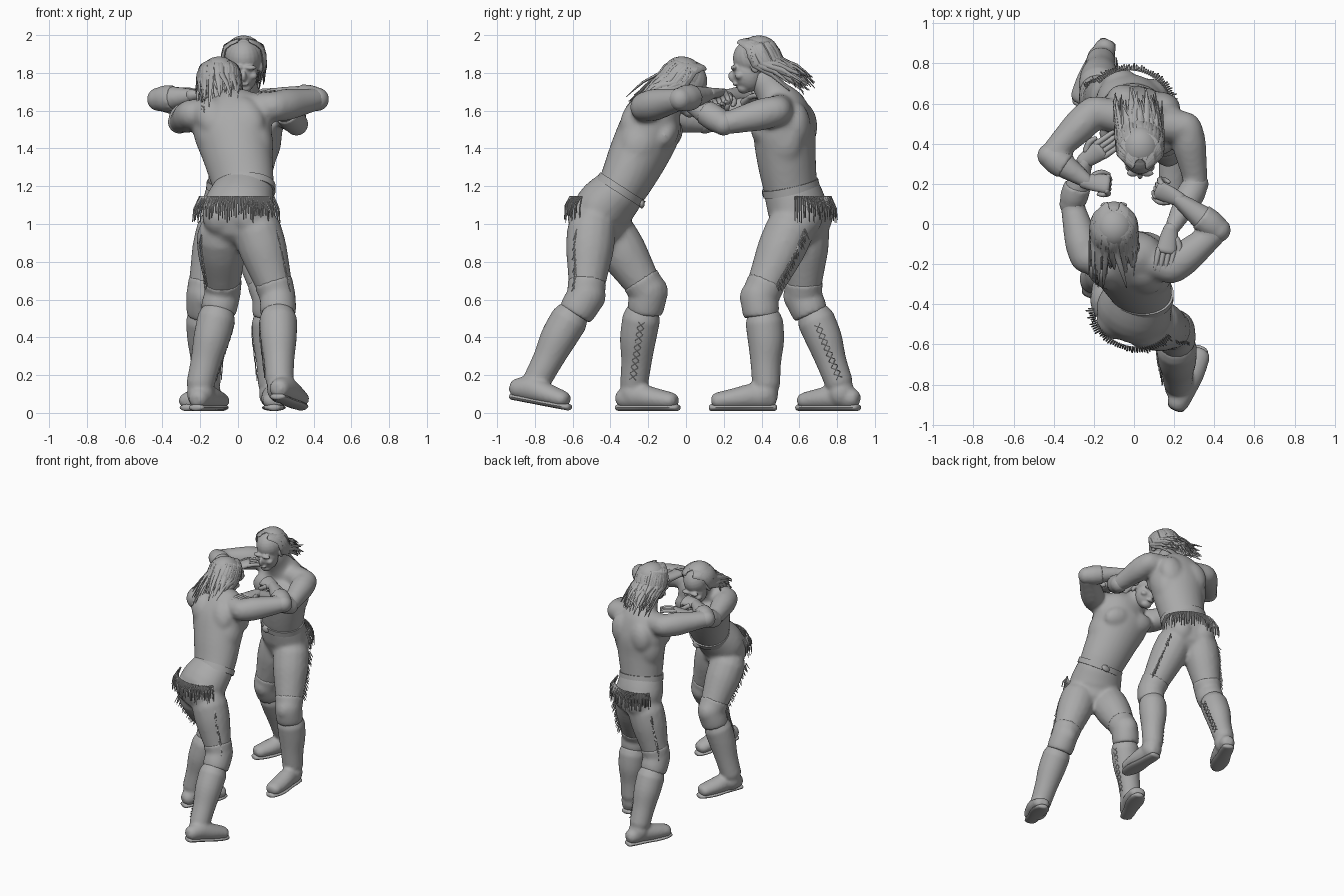
import bpy, bmesh, math, random
from mathutils import Vector as V, Matrix

random.seed(4)
cube = bpy.data.objects.get("Cube")
if cube:
    bpy.data.objects.remove(cube)

grey = bpy.data.materials.new("clay_grey")
grey.use_nodes = True
TONE = (0.4, 0.4, 0.4, 1)
grey.diffuse_color = TONE
grey.node_tree.nodes["Principled BSDF"].inputs["Base Color"].default_value = TONE


def finish(name, bm, voxel=0, relax=3):
    """Turn a bmesh into an object, optionally fusing its pieces into one skin."""
    bmesh.ops.recalc_face_normals(bm, faces=bm.faces)
    mesh = bpy.data.meshes.new(name)
    bm.to_mesh(mesh)
    bm.free()
    mesh.materials.append(grey)
    mesh.polygons.foreach_set("use_smooth", [True] * len(mesh.polygons))
    mesh.set_sharp_from_angle(angle=math.radians(50))
    ob = bpy.data.objects.new(name, mesh)
    bpy.context.scene.collection.objects.link(ob)
    if voxel:
        fuse = ob.modifiers.new("fuse", "REMESH")
        fuse.mode, fuse.voxel_size, fuse.use_smooth_shade = "VOXEL", voxel, True
        soft = ob.modifiers.new("soften", "SMOOTH")
        soft.factor, soft.iterations = 0.5, relax


def spline(p, i, t):
    a, b, c, d = p[max(i - 1, 0)], p[i], p[i + 1], p[min(i + 2, len(p) - 1)]
    return 0.5 * (2 * b + (c - a) * t + (2 * a - 5 * b + 4 * c - d) * t * t + (3 * b - a - 3 * c + d) * t ** 3)


def tube(bm, stations, axis, axis_end=None, n=16, sub=4, flat=False):
    """Loft elliptical rings through (centre, half width, half depth) stations."""
    mids, sizes = [s[0] for s in stations], [V((s[1], s[2], 0)) for s in stations]
    rings = [(spline(mids, i, k / sub), spline(sizes, i, k / sub))
             for i in range(len(mids) - 1) for k in range(sub)] + [(mids[-1], sizes[-1])]
    if not flat:
        for at, nxt in ((0, 1), (-1, -2)):
            c, s = rings[at]
            out = (c - rings[nxt][0]).normalized() * min(s.x, s.y)
            caps = [(c + out * 0.45, s * 0.85), (c + out * 0.75, s * 0.5)]
            rings = caps[::-1] + rings if at == 0 else rings + caps
    loops, last = [], len(rings) - 1
    for j, (c, s) in enumerate(rings):
        t = (rings[min(j + 1, last)][0] - rings[max(j - 1, 0)][0]).normalized()
        a = V(axis).lerp(V(axis_end or axis), j / last)
        side = (a - t * a.dot(t)).normalized()
        up = t.cross(side)
        loops.append([bm.verts.new(c + side * (s.x * math.cos(q)) + up * (s.y * math.sin(q)))
                      for q in (math.tau * k / n for k in range(n))])
    for lo, hi in zip(loops, loops[1:]):
        for k in range(n):
            bm.faces.new((lo[k], lo[k - 1], hi[k - 1], hi[k]))
    bm.faces.new(loops[0])
    bm.faces.new(loops[-1][::-1])


def blob(bm, centre, radii, frame=Matrix()):
    bmesh.ops.create_uvsphere(bm, u_segments=20, v_segments=14, radius=1,
                              matrix=frame @ Matrix.Translation(centre) @ Matrix.Diagonal((*radii, 1)))


def profile(a, b, shape, back=V()):
    return [(a.lerp(b, t) + back * bulge, r, r) for t, r, bulge in shape]


UPPER_ARM = [(0, .08, 0), (.28, .085, 0), (.65, .072, 0), (1, .058, 0)]
FOREARM = [(0, .058, 0), (.28, .066, 0), (.65, .052, 0), (1, .036, 0)]
THIGH = [(0, .13, 0), (.3, .127, 0), (.65, .108, 0), (1, .088, 0)]
SHIN = [(0, .087, 0), (.3, .082, .015), (.65, .068, .01), (.9, .06, 0)]
BOOT = [(.28, .1, .015), (.5, .096, .016), (.75, .081, .006), (1, .074, 0)]


def hand(name, wrist, aim, palm, curl):
    """Palm, four jointed fingers and a thumb."""
    bm = bmesh.new()
    aim, palm = aim.normalized(), palm.normalized()
    side = aim.cross(palm).normalized()
    tube(bm, [(wrist - aim * .02, .036, .032), (wrist + aim * .03, .045, .027),
              (wrist + aim * .095, .05, .022)], side)
    for k in range(4):
        root = wrist + aim * .095 + side * (k - 1.5) * .025
        bend, pts = 0, [root]
        for length in (.043, .033, .026):
            bend += curl
            pts.append(pts[-1] + (aim * math.cos(bend) + palm * math.sin(bend)) * length)
        tube(bm, [(p, r, r) for p, r in zip(pts, (.015, .014, .013, .01))], side, n=8, sub=2)
    root = wrist + aim * .03 + side * .037
    tip = root + aim * .075 + side * .025 + palm * .03 * curl
    tube(bm, [(root, .018, .018), (root.lerp(tip, .5) + side * .012, .016, .016), (tip, .011, .011)], palm, n=8)
    finish(name, bm)


def head(name, centre, yaw, pitch, drift):
    frame = Matrix.Translation(centre) @ Matrix.Rotation(yaw, 4, "Z") @ Matrix.Rotation(-pitch, 4, "X")
    bm = bmesh.new()
    blob(bm, (0, -.015, .03), (.094, .115, .103), frame)        # cranium
    blob(bm, (0, .04, -.045), (.075, .078, .098), frame)        # face
    blob(bm, (0, .078, -.112), (.042, .036, .032), frame)       # chin
    blob(bm, (0, .122, -.04), (.015, .024, .03), frame)         # nose
    blob(bm, (0, .118, -.082), (.03, .014, .01), frame)         # lips
    for s in (-1, 1):
        blob(bm, (s * .035, .104, .004), (.034, .018, .013), frame)   # brow
        blob(bm, (s * .048, .085, -.045), (.026, .025, .02), frame)   # cheekbone
        blob(bm, (s * .092, -.005, -.02), (.012, .025, .034), frame)  # ear
    finish(name + "_head", bm, .007, 2)
    # swept-back hair: a cap with long flattened locks
    bm = bmesh.new()
    blob(bm, (0, -.035, .04), (.104, .114, .1), frame)
    for _ in range(90):
        a = random.uniform(-1.9, 1.9)
        out = V((math.sin(a), -math.cos(a), 0))
        top = frame @ (out * .035 + V((0, .03, .132)))
        mid = frame @ (out * .1 + V((0, -.025, .085)))
        low = frame @ (out * .115 + V((0, -.04, -.01)))
        spread = frame.to_3x3() @ V((out.x * .1, 0, 0))
        end = centre + drift * random.uniform(.6, 1.1) + spread + V(
            (random.gauss(0, .015), random.gauss(0, .02), random.gauss(0, .025)))
        end_mid = low.lerp(end, .5) + V((0, 0, .015))
        w = random.uniform(.011, .02)
        tube(bm, [(top, w, .007), (mid, w, .009), (low, w, .009), (end_mid, w * .8, .007), (end, .003, .002)],
             frame.to_3x3() @ V((math.cos(a), math.sin(a), 0)), n=6, sub=2)
    finish(name + "_hair", bm)


def leg(name, tights, hip, knee, ankle, heel, toe, back, outer):
    tube(tights, profile(hip, knee, THIGH), (1, 0, 0))
    tube(tights, profile(knee, ankle, SHIN, back), (1, 0, 0))
    # knee pad
    bm = bmesh.new()
    tube(bm, [(hip.lerp(knee, .78), .103, .103), (hip.lerp(knee, .92), .098, .1), (knee, .094, .1),
              (knee.lerp(ankle, .14), .096, .098), (knee.lerp(ankle, .22), .091, .091)], (1, 0, 0), n=24, flat=True)
    blob(bm, knee - back * .035, (.07, .07, .085))
    finish(name + "_knee_pad", bm, .012, 2)
    # boot, sole and lacing
    bm = bmesh.new()
    tube(bm, profile(knee, ankle, BOOT, back), (1, 0, 0), n=24)
    aim = toe - heel
    side = aim.cross(V((0, 0, 1))).normalized()
    shape = [(.14, .055, .055, .068), (.35, .062, .068, .08), (.6, .068, .058, .068), (.87, .06, .045, .056)]
    tube(bm, [(heel.lerp(toe, t) + V((0, 0, z)), w, d) for t, w, d, z in shape], side)
    blob(bm, ankle.lerp(heel.lerp(toe, .25), .35), (.073, .073, .08))
    finish(name + "_boot", bm, .012, 2)
    bm = bmesh.new()
    sole = [(.06, .043), (.2, .05), (.4, .053), (.65, .064), (.85, .057), (.96, .037)]
    tube(bm, [(heel.lerp(toe, t) + V((0, 0, .02)), w, .018) for t, w in sole], side)
    finish(name + "_sole", bm)
    bm = bmesh.new()
    along = (ankle - knee).normalized()
    across = along.cross(outer).normalized()
    for k in range(9):
        t = .36 + k * .07
        p = knee.lerp(ankle, t) + back * .012 - outer * (.1 - max(0, t - .45) * .045)
        for s in (-1, 1):
            slant = across * .016 + along * .014 * s
            tube(bm, [(p - slant, .003, .003), (p + slant, .003, .003)], outer, n=6, sub=1)
    finish(name + "_laces", bm)
    # fringe down the outer seam
    bm = bmesh.new()
    for k in range(26):
        t = k / 25
        r = .131 - .035 * t
        p = hip.lerp(knee, t * .8) + (outer * .8 + back * .6).normalized() * r
        tip = p + back * random.uniform(.005, .025) + outer * .012 - V((0, 0, random.uniform(.03, .06)))
        tube(bm, [(p, .005, .004), (tip, .002, .002)], outer.cross(V((0, 0, 1))), n=5, sub=1)
    finish(name + "_leg_fringe", bm)


def fighter(name, facing, spine, hip_axis, chest_axis, legs, arms, skull, drift, pitch):
    back = V((0, -facing, 0))
    spine = [(V(c), w, d) for c, w, d in spine]
    hips, chest = V(hip_axis).normalized(), V(chest_axis).normalized()
    # bare torso, neck and arms
    skin = bmesh.new()
    tube(skin, [(spine[1][0], .15, .12)] + spine[2:], hips, chest, n=28)
    lean = (spine[4][0] - spine[3][0]).normalized()
    front = lean.cross(chest).normalized() * (-1 if lean.cross(chest).y * facing < 0 else 1)
    tilt = Matrix((chest, front, lean)).transposed().to_4x4()
    tilt.translation = spine[4][0]
    for s in (-1, 1):
        blob(skin, (s * .085, .1, .005), (.105, .06, .085), tilt)     # chest muscle
        blob(skin, (s * .09, -.09, .02), (.095, .07, .12), tilt)      # shoulder blade
        blob(skin, (s * .12, -.01, -.06), (.085, .11, .15), tilt)     # flank
    for label, (shoulder, elbow, wrist, aim, palm, curl) in arms.items():
        shoulder, elbow, wrist = V(shoulder), V(elbow), V(wrist)
        tube(skin, profile(shoulder, elbow, UPPER_ARM), (0, 0, 1))
        tube(skin, profile(elbow, wrist, FOREARM), (0, 0, 1))
        tube(skin, [(spine[5][0], .09, .09), (shoulder, .08, .08)], (0, 0, 1))
        hand(f"{name}_{label}_hand", wrist, V(aim), V(palm), curl)
        pad = bmesh.new()
        tube(pad, [(elbow.lerp(wrist, t), r, r) for t, r in ((.04, .064), (.2, .07), (.42, .067))], (0, 0, 1),
             n=24, flat=True)
        blob(pad, elbow, (.062, .062, .062))
        finish(f"{name}_{label}_elbow_pad", pad, .011, 1)
    finish(name + "_torso", skin, .014, 7)
    head(name, V(skull), 0 if facing > 0 else math.pi, pitch, V(drift))
    # tights, boots and leg details
    tights = bmesh.new()
    tube(tights, [(c, w + .005, d + .005) for c, w, d in spine[:3]], hips, n=28)
    rear = hips.cross(V((0, 0, 1))).normalized()
    rear = rear if rear.dot(back) > 0 else -rear
    for label, joints in legs.items():
        outer = V((1 if joints[1][0] > 0 else -1, 0, 0))
        leg(f"{name}_{label}", tights, *[V(p) for p in joints], back, outer)
    for s in (-1, 1):
        blob(tights, spine[0][0] + hips * s * .08 + rear * .055 + V((0, 0, .04)), (.095, .1, .11))
    finish(name + "_tights", tights, .015, 5)
    # belt with a buckle
    belt = bmesh.new()
    mid, w, d = spine[2]
    up = (spine[3][0] - spine[1][0]).normalized()
    tube(belt, [(mid + up * k, w + .01, d + .01) for k in (-.02, .02)], hips, n=40, sub=1, flat=True)
    ahead = hips.cross(up) * (1 if hips.cross(up).dot(back) < 0 else -1)
    blob(belt, mid + ahead * (d + .01), (.035, .015, .026))
    finish(name + "_belt", belt)
    # fringe hanging behind the hips
    fringe = bmesh.new()
    seat, w, d = spine[1]
    for k in range(46):
        a = (k / 45 - .5) * 2.5
        out = hips * math.sin(a) * (w + .02) + rear * math.cos(a) * (d + .025)
        root = seat + out + V((0, 0, .065))
        tip = root + out * random.uniform(.08, .2) - V((0, 0, random.uniform(.08, .14)))
        tube(fringe, [(root, .006, .004), (root.lerp(tip, .5) + out * .06, .005, .004), (tip, .003, .002)],
             hips, n=5, sub=1)
    finish(name + "_hip_fringe", fringe)


fighter("near_wrestler", 1,
        [((0, -.45, 1.0), .16, .13), ((0, -.435, 1.08), .185, .15), ((.03, -.345, 1.18), .16, .13),
         ((.0, -.255, 1.36), .185, .155), ((-.03, -.185, 1.51), .21, .16), ((-.05, -.14, 1.6), .185, .13),
         ((-.08, -.085, 1.66), .09, .085), ((-.1, -.04, 1.71), .066, .07)],
        (1, -.35, 0), (1, -.12, 0),
        {"right": [(.1, -.5, .97), (.21, -.53, .62), (.22, -.79, .17), (.2, -.935, .07), (.34, -.61, .008)],
         "left": [(-.09, -.39, .94), (-.08, -.2, .64), (-.2, -.275, .15), (-.23, -.375, .008), (-.08, -.035, .008)]},
        {"right": [(.19, -.22, 1.62), (.42, -.03, 1.66), (.21, .13, 1.69), (-1, .45, 0), (.2, .3, -.9), 1.1],
         "left": [(-.24, -.17, 1.58), (-.31, .1, 1.54), (-.24, .32, 1.64), (.75, .5, .35), (.3, .3, -.9), .2]},
        (-.1, 0, 1.732), (0, -.27, -.1), .5)

fighter("far_wrestler", -1,
        [((-.01, .6, 1.0), .16, .13), ((-.01, .59, 1.08), .18, .15), ((0, .555, 1.19), .16, .14),
         ((.02, .53, 1.36), .185, .155), ((.03, .52, 1.5), .21, .16), ((.03, .51, 1.61), .185, .13),
         ((.03, .46, 1.69), .09, .09), ((.03, .4, 1.77), .066, .07)],
        (1, -.35, 0), (1, -.2, 0),
        {"right": [(-.09, .63, .97), (-.18, .62, .62), (-.165, .81, .16), (-.12, .925, .008), (-.28, .585, .008)],
         "left": [(.08, .55, .97), (.17, .39, .61), (.18, .425, .15), (.19, .49, .008), (.19, .12, .008)]},
        {"right": [(-.2, .56, 1.63), (-.42, .34, 1.66), (-.23, .21, 1.68), (1, -.1, 0), (-.2, -.3, -.9), 1.1],
         "left": [(.26, .48, 1.6), (.31, .2, 1.53), (.18, -.04, 1.68), (-.2, -.97, .1), (0, -.1, -1), .1]},
        (.03, .355, 1.85), (-.02, .28, -.11), .25)
